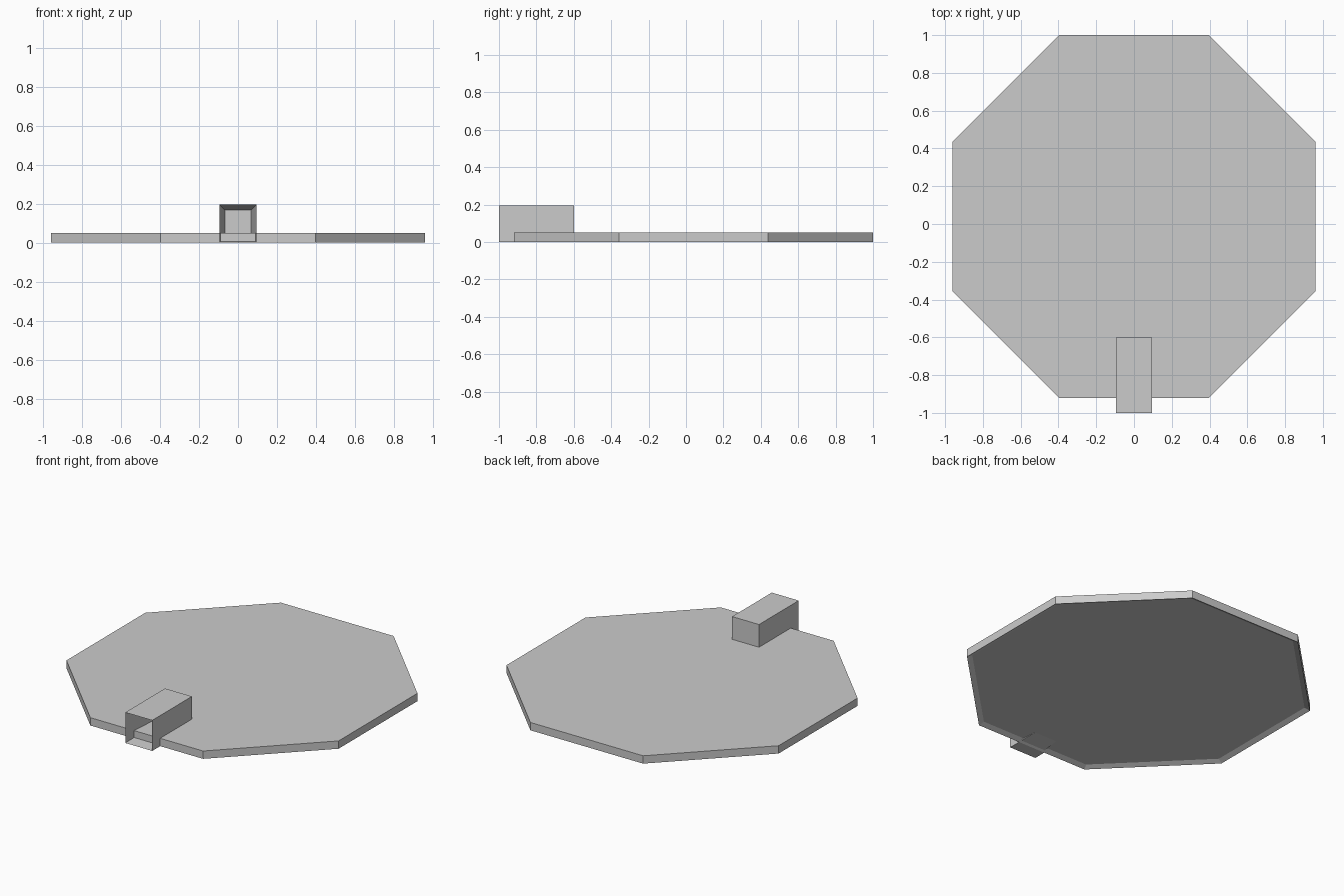
import bpy
import bmesh
import math
from mathutils import Matrix, Vector

cube = bpy.data.objects.get("Cube")
if cube:
    bpy.data.objects.remove(cube, do_unlink=True)

grey = bpy.data.materials.new("plain grey")
grey.use_nodes = True
colour = (0.6, 0.6, 0.6, 1)
grey.diffuse_color = colour
grey.node_tree.nodes["Principled BSDF"].inputs["Base Color"].default_value = colour

HALF = 0.96       # centre to flat side of the octagon
CENTRE_Y = 0.04
PLATE_TOP = 0.05
RECESS = 0.015


def facing(bm, direction):
    """The face whose normal points most nearly along the direction."""
    bm.normal_update()
    return max(bm.faces, key=lambda f: f.normal.dot(Vector(direction)))


def hollow(bm, direction, rim, depth):
    """Inset the face on one side and sink it to leave a rim."""
    face = facing(bm, direction)
    bmesh.ops.inset_region(bm, faces=[face], thickness=rim, use_even_offset=True)
    bmesh.ops.translate(bm, verts=face.verts, vec=-Vector(direction) * depth)


def add_object(name, bm):
    bm.normal_update()
    mesh = bpy.data.meshes.new(name)
    bm.to_mesh(mesh)
    bm.free()
    mesh.materials.append(grey)
    obj = bpy.data.objects.new(name, mesh)
    bpy.context.collection.objects.link(obj)
    return obj


# Octagonal plate, shallowly recessed underneath
bm = bmesh.new()
turn = math.pi / 8
radius = HALF / math.cos(turn)
bmesh.ops.create_cone(
    bm, cap_ends=True, segments=8, radius1=radius, radius2=radius, depth=PLATE_TOP,
    matrix=Matrix.Translation((0, CENTRE_Y, PLATE_TOP / 2)) @ Matrix.Rotation(turn, 4, "Z"))
hollow(bm, (0, 0, -1), 0.03, RECESS)
add_object("octagonal_plate", bm)

# Square tube, open at the front; its underside steps up inside the plate
bm = bmesh.new()
front, edge, back = -1, CENTRE_Y - HALF, -0.6
width, top, step = 0.19, 0.195, 0.02
profile = [(front, 0), (edge, 0), (edge, step), (back, step), (back, top), (front, top)]
side = bm.faces.new([bm.verts.new((-width / 2, y, z)) for y, z in profile])
new = bmesh.ops.extrude_face_region(bm, geom=[side])["geom"]
bmesh.ops.translate(bm, vec=(width, 0, 0),
                    verts=[v for v in new if isinstance(v, bmesh.types.BMVert)])
bmesh.ops.recalc_face_normals(bm, faces=bm.faces)
hollow(bm, (0, -1, 0), 0.027, 0.37)
add_object("square_tube", bm)
